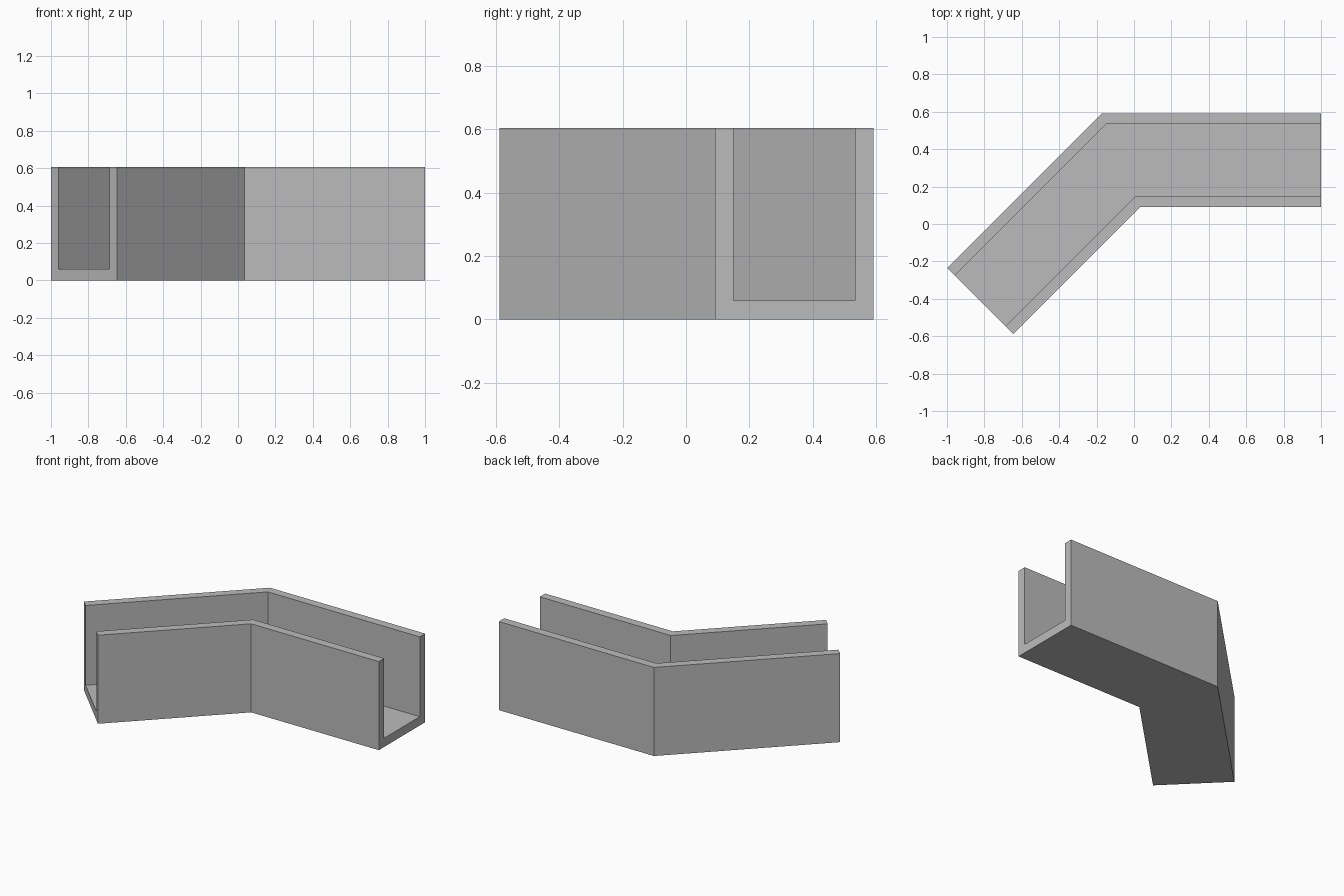
import bpy
import bmesh
from mathutils import Vector

cube = bpy.data.objects.get("Cube")
if cube:
    bpy.data.objects.remove(cube, do_unlink=True)

# Material
grey = bpy.data.materials.new("plain grey")
grey.use_nodes = True
colour = (0.5, 0.5, 0.5, 1)
grey.diffuse_color = colour
grey.node_tree.nodes["Principled BSDF"].inputs["Base Color"].default_value = colour

# Channel dimensions
HALF, WALL, FLOOR, HEIGHT = 0.25, 0.058, 0.06, 0.605
INNER = HALF - WALL

# Open-topped cross-section: sideways offset, height
section = [(-HALF, 0), (HALF, 0), (HALF, HEIGHT), (INNER, HEIGHT),
           (INNER, FLOOR), (-INNER, FLOOR), (-INNER, HEIGHT), (-HALF, HEIGHT)]

# Centre line with one 45 degree bend
path = [Vector(p) for p in ((1, 0.342), (-0.069, 0.342), (-0.823, -0.412))]


def side(a, b):
    """Unit sideways direction of a path segment."""
    d = (b - a).normalized()
    return Vector((d.y, -d.x))


first, second = side(*path[:2]), side(*path[1:])
mitre = (first + second) / (1 + first.dot(second))

# Sweep the section along the path with a mitred corner
bm = bmesh.new()
rings = [[bm.verts.new((*(p + s * off), z)) for off, z in section]
         for p, s in zip(path, (first, mitre, second))]
count = len(section)
for a, b in zip(rings, rings[1:]):
    for i in range(count):
        j = (i + 1) % count
        bm.faces.new((a[i], a[j], b[j], b[i]))

# Close the U-shaped ends with a floor strip and two walls
for ring in (rings[0], rings[-1]):
    for ids in ((0, 1, 4, 5), (1, 2, 3, 4), (0, 5, 6, 7)):
        bm.faces.new([ring[i] for i in ids])
bmesh.ops.recalc_face_normals(bm, faces=bm.faces)

mesh = bpy.data.meshes.new("bent_channel")
bm.to_mesh(mesh)
bm.free()
mesh.materials.append(grey)
channel = bpy.data.objects.new("bent_channel", mesh)
bpy.context.collection.objects.link(channel)
